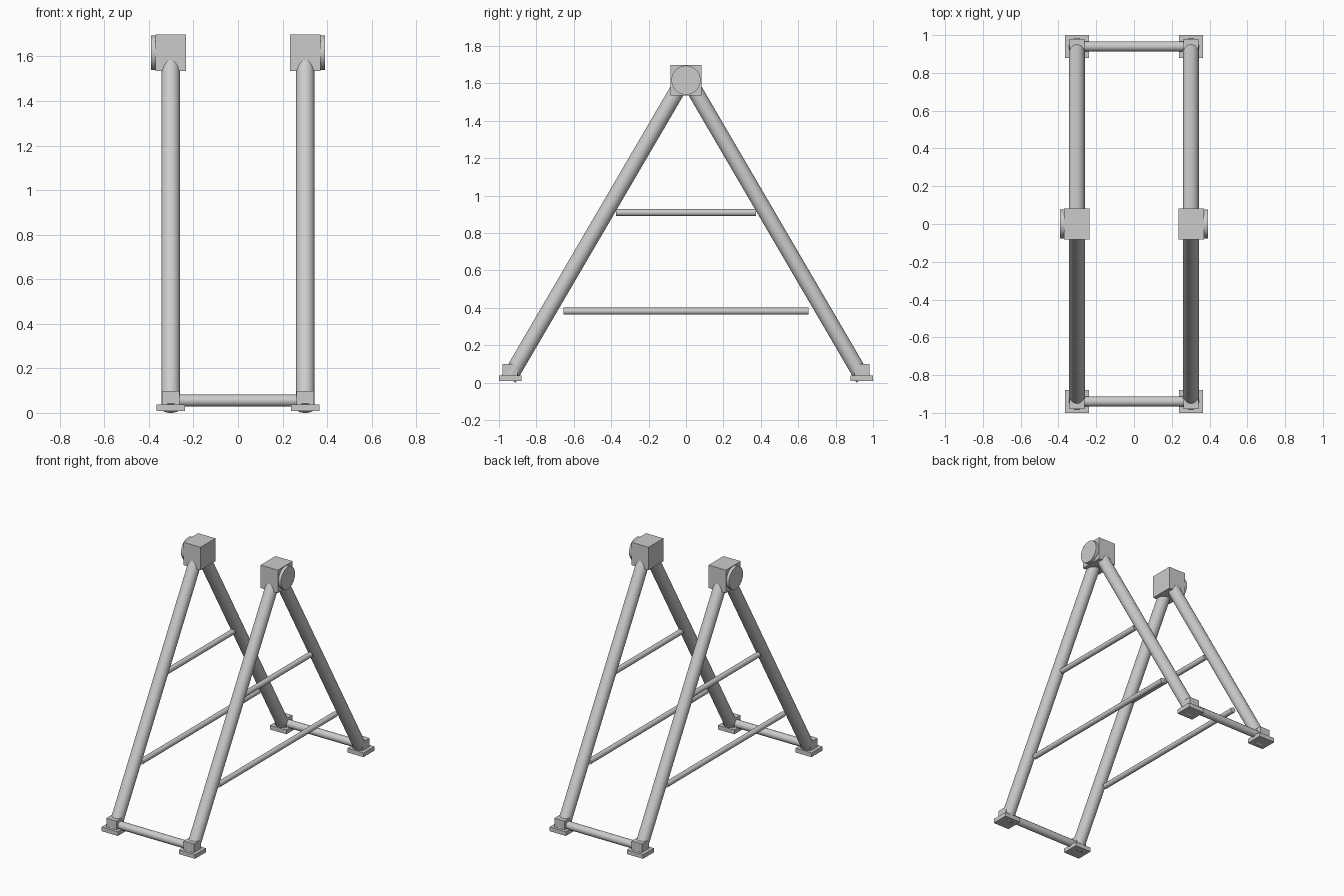
import bpy
import bmesh
from mathutils import Vector

cube = bpy.data.objects.get("Cube")
if cube:
    bpy.data.objects.remove(cube, do_unlink=True)

metal = bpy.data.materials.new("light grey metal")
metal.use_nodes = True
grey = (0.6, 0.6, 0.6, 1)
metal.diffuse_color = grey
metal.node_tree.nodes["Principled BSDF"].inputs["Base Color"].default_value = grey


def add_object(name, bm):
    mesh = bpy.data.meshes.new(name)
    bm.to_mesh(mesh)
    bm.free()
    mesh.materials.append(metal)
    obj = bpy.data.objects.new(name, mesh)
    bpy.context.collection.objects.link(obj)
    return obj


def box(name, centre, size):
    bm = bmesh.new()
    bmesh.ops.create_cube(bm, size=1)
    bmesh.ops.scale(bm, vec=size, verts=bm.verts)
    bmesh.ops.translate(bm, vec=centre, verts=bm.verts)
    return add_object(name, bm)


def tube(name, start, end, radius, sides):
    start, end = Vector(start), Vector(end)
    axis = end - start
    bm = bmesh.new()
    bmesh.ops.create_cone(bm, cap_ends=True, segments=sides, radius1=radius,
                          radius2=radius, depth=axis.length)
    turn = Vector((0, 0, 1)).rotation_difference(axis).to_matrix()
    bmesh.ops.rotate(bm, matrix=turn, verts=bm.verts)
    bmesh.ops.translate(bm, vec=(start + end) / 2, verts=bm.verts)
    obj = add_object(name, bm)
    bpy.ops.object.select_all(action='DESELECT')
    obj.select_set(True)
    bpy.context.view_layer.objects.active = obj
    bpy.ops.object.shade_smooth_by_angle(angle=0.6)
    return obj


FRAME_X = 0.302
FOOT_Y = 0.94
HEAD_Z = 1.617

for side, s in (("left", 1), ("right", -1)):
    x = s * FRAME_X
    # Bearing head with its outer disc
    box(f"{side}_head_block", (x, 0, HEAD_Z), (0.135, 0.166, 0.162))
    tube(f"{side}_head_disc", (x, 0, HEAD_Z), (s * 0.391, 0, HEAD_Z), 0.078, 32)

    # Sloping legs, sockets and foot plates
    for end, e in (("front", -1), ("back", 1)):
        tube(f"{end}_{side}_leg", (x, e * 0.947, 0.021), (x, e * 0.02, 1.608), 0.042, 32)
        box(f"{end}_{side}_socket", (x, e * FOOT_Y, 0.06), (0.08, 0.08, 0.078))
        box(f"{end}_{side}_foot_plate", (x, e * FOOT_Y, 0.023), (0.126, 0.12, 0.03))

    # Horizontal braces of the A-frame
    for name, half, z in (("upper", 0.375, 0.909), ("lower", 0.655, 0.382)):
        tube(f"{side}_{name}_brace", (x, -half, z), (x, half, z), 0.019, 12)

# Bars joining the two frames at the feet
for end, e in (("front", -1), ("back", 1)):
    tube(f"{end}_cross_bar", (-FRAME_X, e * FOOT_Y, 0.055),
         (FRAME_X, e * FOOT_Y, 0.055), 0.027, 12)
